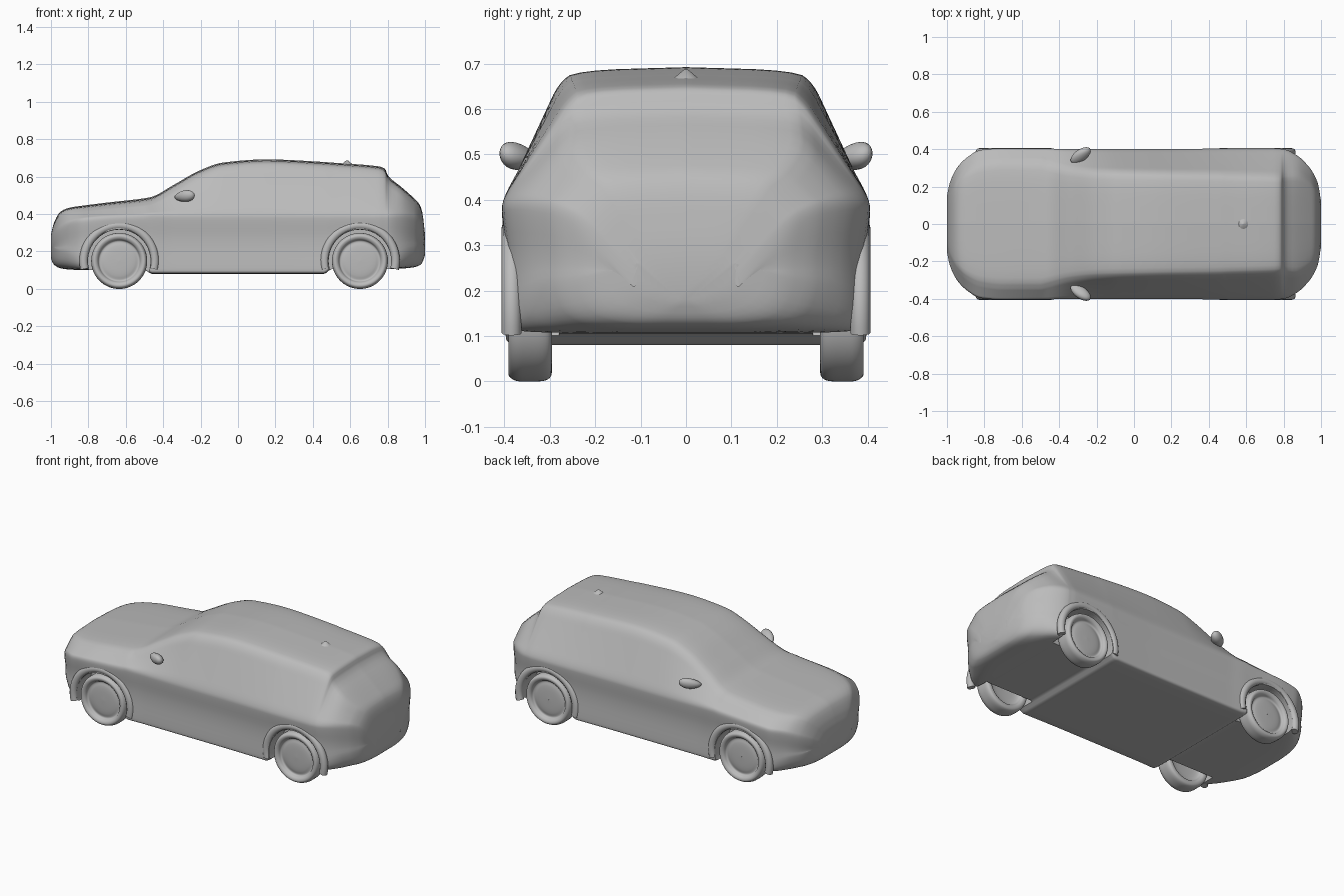
import bpy, bmesh, math
from mathutils import Vector, Matrix

default = bpy.data.objects.get("Cube")
if default:
    bpy.data.objects.remove(default, do_unlink=True)

GREY = (0.5, 0.5, 0.5, 1)
paint = bpy.data.materials.new("plain grey")
paint.use_nodes = True
paint.diffuse_color = GREY
paint.node_tree.nodes["Principled BSDF"].inputs["Base Color"].default_value = GREY


def add_object(name, bm, angle=50):
    bmesh.ops.recalc_face_normals(bm, faces=bm.faces)
    mesh = bpy.data.meshes.new(name)
    bm.to_mesh(mesh)
    bm.free()
    mesh.materials.append(paint)
    obj = bpy.data.objects.new(name, mesh)
    bpy.context.collection.objects.link(obj)
    shade(obj, angle)
    return obj


def shade(obj, angle):
    bpy.ops.object.select_all(action="DESELECT")
    obj.select_set(True)
    bpy.context.view_layer.objects.active = obj
    bpy.ops.object.shade_smooth_by_angle(angle=math.radians(angle))


def skin(bm, rings, closed=False, caps=True):
    """Bridge equal rings of points with quads."""
    rows = [[bm.verts.new(p) for p in ring] for ring in rings]
    pairs = list(zip(rows, rows[1:])) + ([(rows[-1], rows[0])] if closed else [])
    for a, b in pairs:
        for i in range(len(a)):
            j = (i + 1) % len(a)
            bm.faces.new((a[i], a[j], b[j], b[i]))
    if caps:
        bm.faces.new(rows[0])
        bm.faces.new(rows[-1])


def smooth_path(pts, times=2):
    """Round the corners of an open path, keeping its ends."""
    for _ in range(times):
        out = [pts[0]]
        for a, b in zip(pts, pts[1:]):
            out += [a.lerp(b, 0.25), a.lerp(b, 0.75)]
        pts = out + [pts[-1]]
    return pts


def slopes(xs, ys):
    d = [(ys[i + 1] - ys[i]) / (xs[i + 1] - xs[i]) for i in range(len(xs) - 1)]
    inner = [2 * a * b / (a + b) if a * b > 0 else 0 for a, b in zip(d, d[1:])]
    return [d[0]] + inner + [d[-1]]


# Body stations: x, half width, underside, shoulder height, top, top half width
STATIONS = [
    (-1.0, .15, .16, .25, .29, .11), (-.985, .22, .13, .29, .35, .17),
    (-.95, .295, .11, .33, .412, .24), (-.9, .35, .103, .36, .434, .29),
    (-.82, .396, .1, .375, .446, .33), (-.7, .405, .1, .385, .461, .345),
    (-.5, .403, .1, .395, .484, .345), (-.46, .403, .08, .4, .492, .335),
    (-.35, .4, .08, .4, .552, .305), (-.2, .4, .08, .4, .635, .288),
    (-.08, .4, .08, .4, .675, .285), (.15, .4, .08, .4, .692, .28),
    (.46, .404, .08, .4, .678, .275), (.5, .405, .105, .4, .675, .273),
    (.75, .405, .105, .4, .655, .265), (.785, .402, .105, .4, .643, .262),
    (.802, .4, .106, .4, .605, .268), (.87, .368, .108, .4, .547, .275),
    (.94, .3, .115, .39, .485, .24), (.97, .25, .125, .37, .452, .2),
    (.985, .21, .14, .34, .41, .17), (1.0, .12, .18, .24, .29, .09),
]
keys = list(zip(*STATIONS))
grads = [slopes(keys[0], col) for col in keys[1:]]


def body_section(x, w, zb, belt, zt, wr):
    r = .025 + .5 * max(0, min(abs(x) - .78, .14))
    shoulder = Vector((w, belt))
    edge = Vector((wr, zt - min(.035, .4 * (zt - belt))))
    half = smooth_path([
        Vector((0, zb)), Vector((w - 1.2 * r, zb)),
        Vector((w - .35 * r, zb + .25 * r)), Vector((w - .006, zb + r)),
        Vector((w - .014, zb + .55 * (belt - zb))), Vector((w, belt - .035)),
        shoulder, shoulder.lerp(edge, .3), shoulder.lerp(edge, .75), edge,
        Vector((wr * .86, zt - .2 * (zt - edge.y))), Vector((0, zt))])
    ring = [(x, p.x, p.y) for p in half]
    return ring + [(x, -p.x, p.y) for p in reversed(half[1:-1])]


rings = []
for i in range(len(STATIONS) - 1):
    x0, x1 = keys[0][i], keys[0][i + 1]
    h = x1 - x0
    steps = max(3, int(h / .02))
    for k in range(steps + (i == len(STATIONS) - 2)):
        t = k / steps
        vals = [(2*t**3 - 3*t*t + 1) * c[i] + (3*t*t - 2*t**3) * c[i + 1]
                + h * ((t**3 - 2*t*t + t) * g[i] + (t**3 - t*t) * g[i + 1])
                for c, g in zip(keys[1:], grads)]
        rings.append(body_section(x0 + h * t, *vals))
bm = bmesh.new()
skin(bm, rings)
body = add_object("body_shell", bm)

# Wheel wells cut out of the body
HUB_Z = .149
WHEELS = [(end, side, x, s) for end, x in (("nose", -.635), ("tail", .652))
          for side, s in (("near", -1), ("far", 1))]
cutters = []
for end, side, x, s in WHEELS:
    bm = bmesh.new()
    bmesh.ops.create_cone(bm, cap_ends=True, segments=64, radius1=.168, radius2=.168,
                          depth=.24, matrix=Matrix.Translation((x, s * .4, HUB_Z))
                          @ Matrix.Rotation(math.pi / 2, 4, "X"))
    cutter = add_object("well_cutter", bm)
    cutter.hide_render = True
    cutters.append(cutter)
    cut = body.modifiers.new("wheel_well", "BOOLEAN")
    cut.operation = "DIFFERENCE"
    cut.solver = "EXACT"
    cut.object = cutter
bpy.context.view_layer.update()
body.data = bpy.data.meshes.new_from_object(
    body.evaluated_get(bpy.context.evaluated_depsgraph_get()))
body.modifiers.clear()
for cutter in cutters:
    bpy.data.objects.remove(cutter, do_unlink=True)
shade(body, 40)

# Wheels: one turned profile of radius and sideways distance
TYRE = smooth_path([Vector(p) for p in (
    (.001, .376), (.08, .374), (.108, .364), (.115, .386), (.136, .394), (.149, .376),
    (.15, .35), (.149, .31), (.138, .295), (.113, .296), (.1, .325), (.001, .33))])
for end, side, x, s in WHEELS:
    bm = bmesh.new()
    skin(bm, [[(x + p.x * math.cos(a), s * p.y, HUB_Z + p.x * math.sin(a)) for p in TYRE]
              for a in (k * math.tau / 64 for k in range(64))], closed=True, caps=False)
    add_object(f"{end}_wheel_{side}", bm)

    # Flared lip around each wheel arch
    bm = bmesh.new()
    lip = []
    for k in range(41):
        a = math.radians(-13 + 206 * k / 40)
        ring = []
        for j in range(12):
            b = j * math.tau / 12
            rad = .19 + .023 * math.cos(b)
            ring.append((x + rad * math.cos(a), s * (.384 + .022 * math.sin(b)),
                         HUB_Z + rad * math.sin(a)))
        lip.append(ring)
    skin(bm, lip)
    add_object(f"{end}_arch_lip_{side}", bm)

# Door mirrors: swept pods that thin towards the door
for side, s in (("near", -1), ("far", 1)):
    bm = bmesh.new()
    bmesh.ops.create_uvsphere(bm, u_segments=24, v_segments=14, radius=1)
    for v in bm.verts:
        reach = .5 + .5 * v.co.y
        v.co = (-.285 + .045 * v.co.x + .03 * v.co.y,
                s * (.367 + .044 * v.co.y),
                .487 + .015 * reach + v.co.z * (.02 + .018 * reach))
    add_object(f"door_mirror_{side}", bm)

# Small roof aerial
bm = bmesh.new()
bmesh.ops.create_cone(bm, cap_ends=True, segments=24, radius1=.035, radius2=.004,
                      depth=.026, matrix=Matrix.Translation((.583, 0, .674)))
add_object("roof_aerial", bm)
